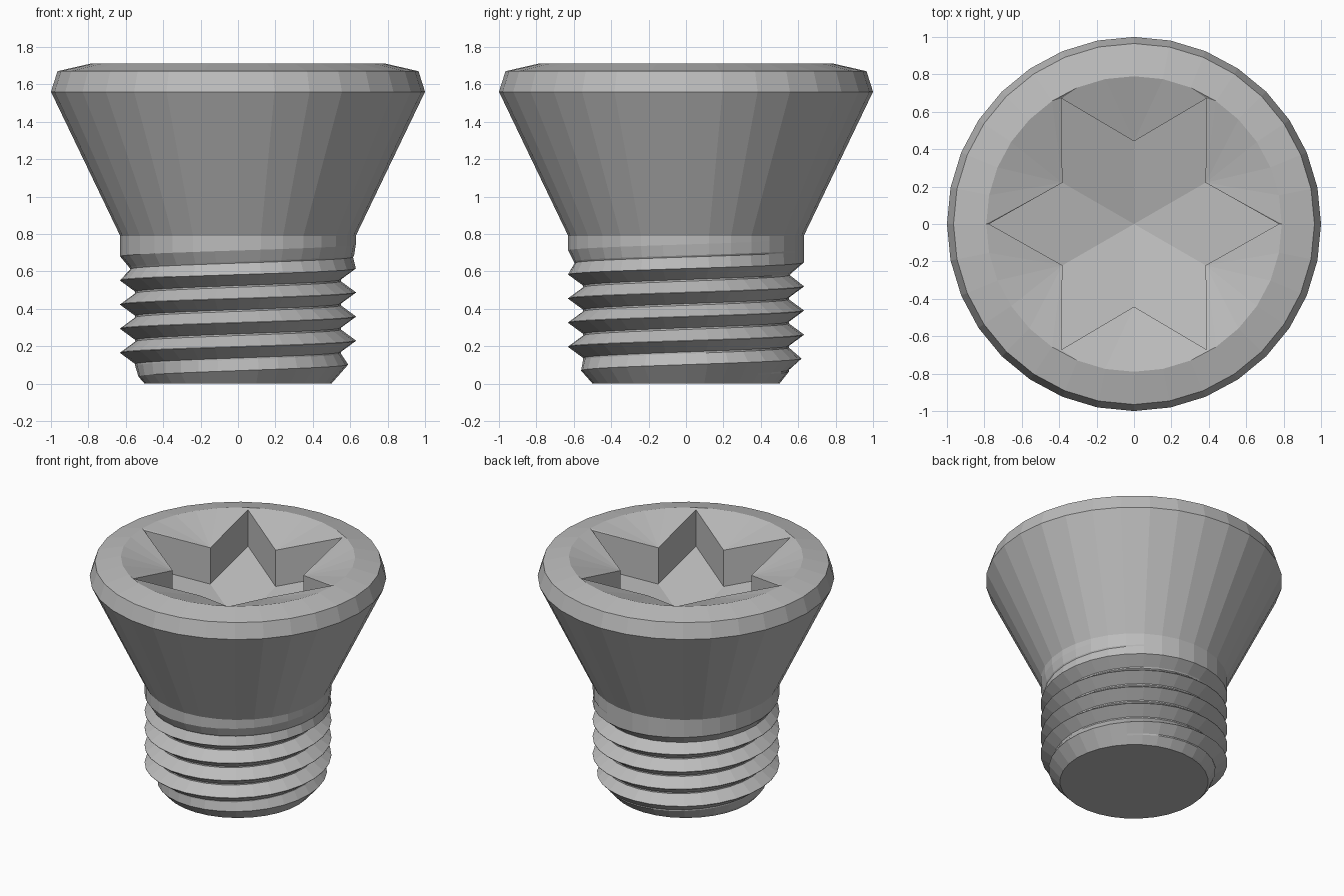
import bpy, bmesh, math
from math import cos, sin, pi

if "Cube" in bpy.data.objects:
    bpy.data.objects.remove(bpy.data.objects["Cube"])

SIDES = 32
PITCH = 0.129
NECK_Z, NECK_R = 0.79, 0.63
bm = bmesh.new()


def polar(r, a, z):
    return bm.verts.new((r * cos(a), r * sin(a), z))


def ring(r, z):
    return [polar(r, 2 * pi * i / SIDES, z) for i in range(SIDES)]


def bridge(a, b):
    n = len(a)
    for i in range(n):
        j = (i + 1) % n
        bm.faces.new((a[i], a[j], b[j], b[i]))


# Threaded shank: helical rows, tapered at the tip and running out at the neck
PROFILE = [(0.24, 0.55), (0.31, 0.55), (0.765, 0.63), (0.785, 0.63)]


def shank_column(j):
    pts = []
    for n in range(-2, 8):
        for frac, r in PROFILE:
            z = min(max(PITCH * (n + frac + j / SIDES), 0), NECK_Z)
            runout = min(max((z - 0.57) / 0.13, 0), 1)
            r = max(r, 0.55 + 0.08 * runout)
            r = min(r, 0.5 + 0.88 * z)
            pts.append(polar(r, 2 * pi * j / SIDES, z))
    return pts


columns = [shank_column(j) for j in range(SIDES + 1)]
for a, b in zip(columns, columns[1:]):
    for i in range(len(a) - 1):
        bm.faces.new((a[i], b[i], b[i + 1], a[i + 1]))
bm.faces.new(list(reversed(ring(0.5, 0))))

# Countersunk head
rings = [ring(r, z) for r, z in
         [(NECK_R, NECK_Z), (1.0, 1.56), (0.965, 1.67), (0.79, 1.71)]]
for a, b in zip(rings, rings[1:]):
    bridge(a, b)
rim = rings[-1]

# Six-pointed star recess: tips on even indices, inner corners on odd ones
DEPTH = 0.27


def star(drop):
    return [polar(0.775, k * pi / 6, 1.70 - drop) if k % 2 == 0
            else polar(0.442, k * pi / 6, 1.59 - drop) for k in range(12)]


top, floor = star(0), star(DEPTH)
bridge(top, floor)
centre = bm.verts.new((0, 0, 1.48 - DEPTH))
for k in range(0, 12, 2):
    bm.faces.new((centre, floor[k - 1], floor[k], floor[(k + 1) % 12]))

# Dished face between the rim and the star, fanned from the inner corners
for i in range(SIDES):
    a, b = rim[i], rim[(i + 1) % SIDES]
    s0, s1 = i * 6 / SIDES, (i + 1) * 6 / SIDES
    tip = math.ceil(s0)
    inner = top[2 * math.floor(s0) + 1]
    if s0 < tip < s1:
        after = top[(2 * tip + 1) % 12]
        t = top[(2 * tip) % 12]
        bm.faces.new((a, b, t))
        bm.faces.new((a, t, inner))
        bm.faces.new((b, after, t))
    else:
        bm.faces.new((a, b, inner))
        if s0 == tip:
            t = top[(2 * tip) % 12]
            bm.faces.new((a, inner, t))
            bm.faces.new((a, t, top[(2 * tip - 1) % 12]))

bmesh.ops.remove_doubles(bm, verts=bm.verts, dist=1e-4)
bmesh.ops.recalc_face_normals(bm, faces=bm.faces)

mesh = bpy.data.meshes.new("countersunk_screw")
bm.to_mesh(mesh)
bm.free()
steel = bpy.data.materials.new("grey_steel")
steel.diffuse_color = (0.5, 0.5, 0.5, 1)
steel.use_nodes = True
steel.node_tree.nodes["Principled BSDF"].inputs["Base Color"].default_value = steel.diffuse_color
mesh.materials.append(steel)
obj = bpy.data.objects.new("countersunk_screw", mesh)
bpy.context.collection.objects.link(obj)
